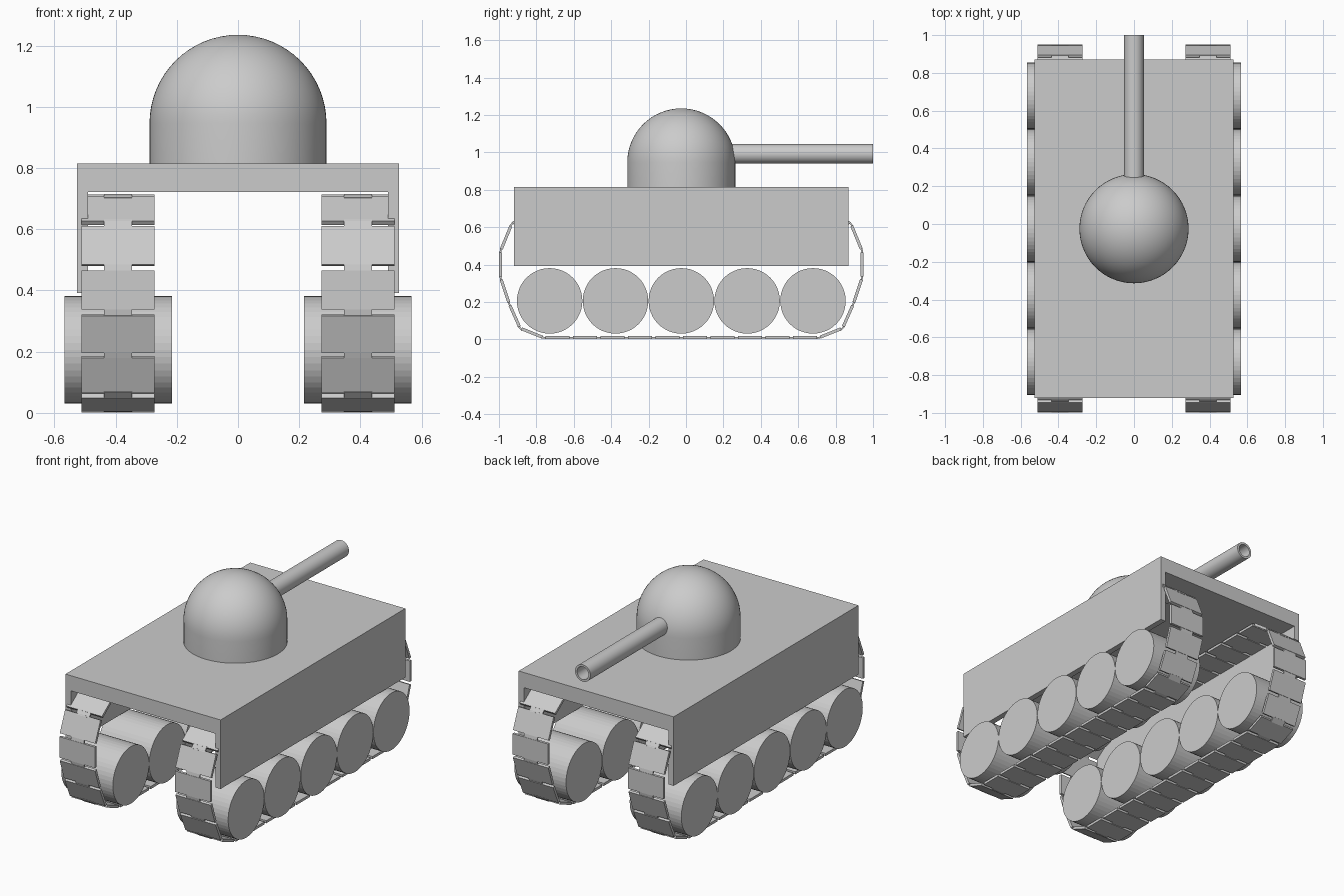
import bpy, bmesh, math
from mathutils import Vector, Matrix

if "Cube" in bpy.data.objects:
    bpy.data.objects.remove(bpy.data.objects["Cube"])

CY = -0.025  # shared centre of the hull, turret and running gear


def add_object(name, bm, smooth=None):
    bmesh.ops.recalc_face_normals(bm, faces=bm.faces)
    mesh = bpy.data.meshes.new(name)
    bm.to_mesh(mesh)
    bm.free()
    obj = bpy.data.objects.new(name, mesh)
    bpy.context.collection.objects.link(obj)
    if smooth:
        bpy.ops.object.select_all(action='DESELECT')
        bpy.context.view_layer.objects.active = obj
        obj.select_set(True)
        bpy.ops.object.shade_smooth_by_angle(angle=math.radians(smooth))
    return obj


def add_box(bm, matrix, size):
    bmesh.ops.create_cube(bm, size=1, matrix=matrix @ Matrix.Diagonal((*size, 1)))


def lathe(name, profile, matrix, steps, smooth, closed=False):
    # profile is (radius, height), spun about local z
    bm = bmesh.new()
    verts = [bm.verts.new((r, 0, h)) for r, h in profile]
    edges = [bm.edges.new(p) for p in zip(verts, verts[1:])]
    if closed:
        edges.append(bm.edges.new((verts[-1], verts[0])))
    bmesh.ops.spin(bm, geom=verts + edges, cent=(0, 0, 0), axis=(0, 0, 1),
                   angle=math.tau, steps=steps, use_duplicate=False)
    bmesh.ops.remove_doubles(bm, verts=bm.verts, dist=1e-5)
    bm.transform(matrix)
    return add_object(name, bm, smooth)


# Hull: inverted channel, open at both ends and underneath
bm = bmesh.new()
section = [(-0.526, 0.392), (-0.526, 0.815), (0.526, 0.815), (0.526, 0.392),
           (0.49, 0.392), (0.49, 0.722), (-0.49, 0.722), (-0.49, 0.392)]
face = bm.faces.new([bm.verts.new((x, CY - 0.895, z)) for x, z in section])
ext = bmesh.ops.extrude_face_region(bm, geom=[face], use_keep_orig=True)
bmesh.ops.translate(bm, vec=(0, 1.79, 0),
                    verts=[v for v in ext['geom'] if isinstance(v, bmesh.types.BMVert)])
add_object("hull", bm)

# Turret: short cylinder with a hemispherical top
R = 0.289
dome = [(0, 0.815), (R, 0.815)]
dome += [(R * math.cos(i * math.pi / 32), 0.946 + R * math.sin(i * math.pi / 32))
         for i in range(16)] + [(0, 0.946 + R)]
lathe("turret", dome, Matrix.Translation((0, CY, 0)), 64, 30)

# Gun barrel: hollow tube pointing to +y
tube = [(0.052, 0.235), (0.052, 1.0), (0.039, 1.0), (0.039, 0.235)]
lathe("gun_barrel", tube, Matrix.Translation((0, 0, 0.992)) @ Matrix.Rotation(-math.pi / 2, 4, 'X'),
      32, 35, closed=True)

# Track loop, (y, z) around the centre; right half mirrored to the left
half = [(0.735, 0.009), (0.862, 0.060), (0.920, 0.190), (0.966, 0.328),
        (0.966, 0.474), (0.908, 0.615), (0.785, 0.705)]


def run(a, b, n):
    return [(a[0] + (b[0] - a[0]) * i / n, a[1] + (b[1] - a[1]) * i / n) for i in range(1, n)]


left = [(-y, z) for y, z in reversed(half)]
loop = half + run(half[-1], left[0], 11) + left + run(left[-1], half[0], 10)

for side, sx in (("left", -1), ("right", 1)):
    # Road wheels
    for i in range(5):
        bm = bmesh.new()
        bmesh.ops.create_cone(bm, cap_ends=True, segments=48, radius1=0.175, radius2=0.175,
                              depth=0.35, matrix=Matrix.Translation(
                                  (sx * 0.391, CY + (i - 2) * 0.352, 0.206))
                              @ Matrix.Rotation(math.pi / 2, 4, 'Y'))
        add_object(f"road_wheel_{side}_{i + 1}", bm)

    # Track pads with a narrow connector across each joint
    bm = bmesh.new()
    pts = [Vector((sx * 0.392, CY + y, z)) for y, z in loop]
    for k, p in enumerate(pts):
        d = pts[(k + 1) % len(pts)] - p
        turn = Matrix.Rotation(math.atan2(d.z, d.y), 4, 'X')
        add_box(bm, Matrix.Translation(p + d / 2) @ turn, (0.24, d.length - 0.018, 0.016))
        back = p - pts[k - 1]
        mean = d.normalized() + back.normalized()
        turn = Matrix.Rotation(math.atan2(mean.z, mean.y), 4, 'X')
        add_box(bm, Matrix.Translation(p) @ turn, (0.09, 0.034, 0.009))
    add_object(f"track_{side}", bm)
